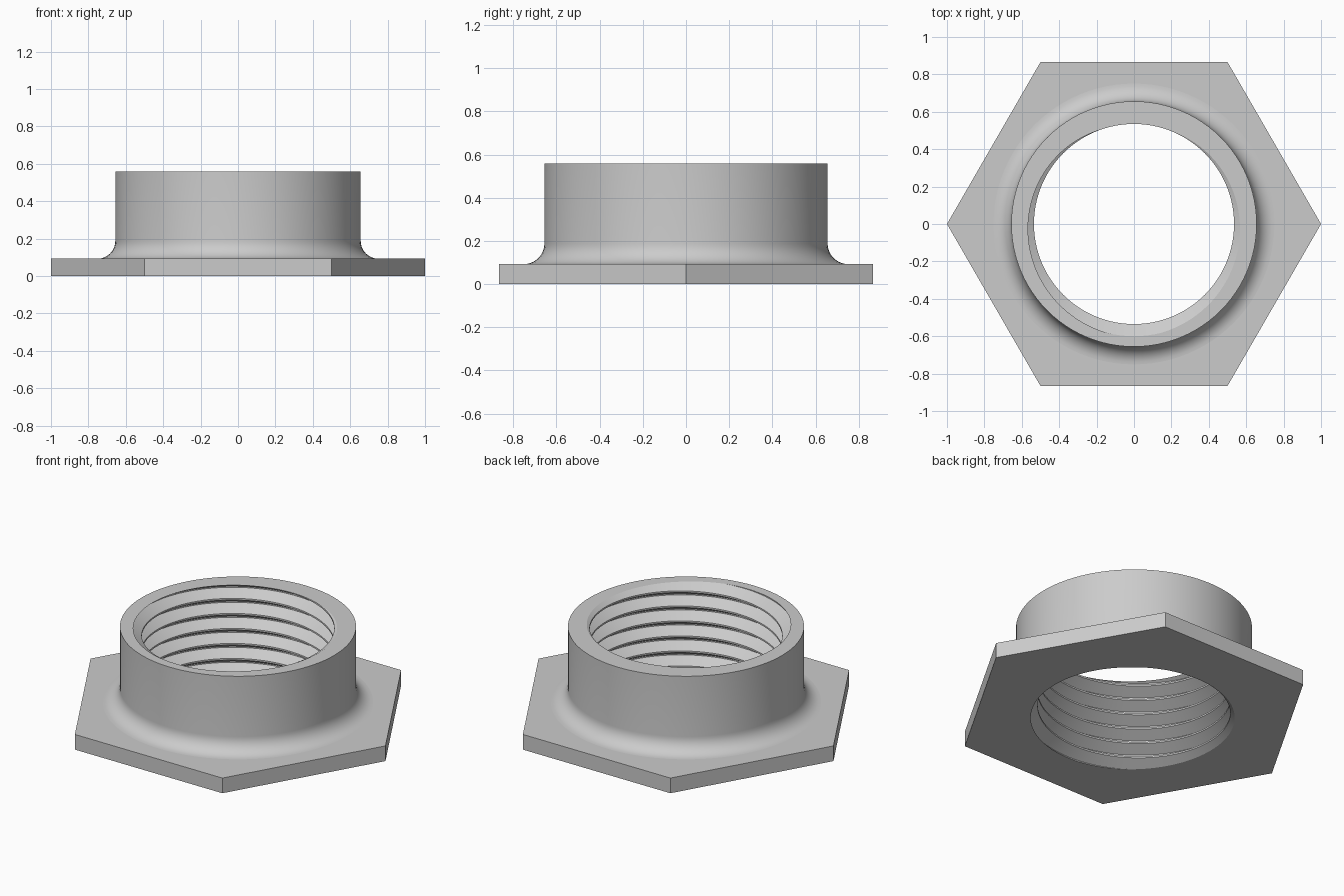
import bpy
import bmesh
from math import pi, sin, cos, tau, radians, ceil
from mathutils import Vector

cube = bpy.data.objects.get("Cube")
if cube:
    bpy.data.objects.remove(cube, do_unlink=True)

SEGMENTS = 96
HEIGHT = 0.558
FLANGE_TOP = 0.093
COLLAR_RADIUS = 0.656
FILLET = 0.095
CREST, ROOT = 0.535, 0.60
PITCH = 0.092

bm = bmesh.new()


def ring(radius, z, count):
    """Circle (or polygon) of vertices with a corner on +x."""
    return [bm.verts.new((radius * cos(tau * i / count), radius * sin(tau * i / count), z))
            for i in range(count)]


def skin(rings, closed=True):
    """Quads between consecutive rows of vertices."""
    for a, b in zip(rings, rings[1:]):
        n = len(a)
        for i in range(n if closed else n - 1):
            j = (i + 1) % n
            bm.faces.new((a[i], a[j], b[j], b[i]))


def cap(z):
    """Fill the flat area between the two open loops at height z."""
    edges = [e for e in bm.edges
             if e.is_boundary and all(abs(v.co.z - z) < 1e-5 for v in e.verts)]
    bmesh.ops.triangle_fill(bm, use_beauty=True, edges=edges, normal=Vector((0, 0, 1)))


# Internal right-hand thread: a helical strip with narrow crests and roots
flat_crest, flat_root = 0.010, 0.007
flank = (PITCH - flat_crest - flat_root) / 2
section = [(CREST, 0), (CREST, flat_crest), (ROOT, flat_crest + flank),
           (ROOT, flat_crest + flank + flat_root), (CREST, PITCH)]
turns = ceil(HEIGHT / PITCH) + 2
rows = []
for k in range(-turns * SEGMENTS, 2 * SEGMENTS + 1):
    angle = tau * k / SEGMENTS
    base = HEIGHT + PITCH * (angle - pi / 2) / tau - flat_crest / 2
    rows.append([bm.verts.new((r * cos(angle), r * sin(angle), base + dz))
                 for r, dz in section])
skin(rows, closed=False)
bmesh.ops.remove_doubles(bm, verts=bm.verts, dist=1e-5)

# Trim the thread flush with the top and bottom faces
for z, direction in ((HEIGHT, 1), (0, -1)):
    bmesh.ops.bisect_plane(bm, geom=bm.verts[:] + bm.edges[:] + bm.faces[:], dist=1e-6,
                           plane_co=(0, 0, z), plane_no=(0, 0, direction), clear_outer=True)
bmesh.ops.remove_doubles(bm, verts=bm.verts, dist=1e-5)

# Collar wall running into a rounded fillet
outline = [(COLLAR_RADIUS, HEIGHT)]
for i in range(11):
    a = pi / 2 * i / 10
    outline.append((COLLAR_RADIUS + FILLET * (1 - cos(a)),
                    FLANGE_TOP + FILLET * (1 - sin(a))))
skin([ring(r, z, SEGMENTS) for r, z in outline])

# Hexagonal flange edge
skin([ring(1, FLANGE_TOP, 6), ring(1, 0, 6)])

# Flat faces: collar rim, flange top, underside
for level in (HEIGHT, FLANGE_TOP, 0):
    cap(level)

# Smooth round surfaces, sharp edges and flat planes
bmesh.ops.recalc_face_normals(bm, faces=bm.faces)
bm.normal_update()
for f in bm.faces:
    f.smooth = abs(f.normal.z) < 0.9999
for e in bm.edges:
    e.smooth = e.calc_face_angle(0) < radians(25)

mesh = bpy.data.meshes.new("flanged_hex_nut")
bm.to_mesh(mesh)
bm.free()
nut = bpy.data.objects.new("flanged_hex_nut", mesh)
bpy.context.collection.objects.link(nut)

# Plain grey metal
grey = bpy.data.materials.new("light_grey")
grey.use_nodes = True
colour = (0.6, 0.6, 0.6, 1)
grey.diffuse_color = colour
grey.node_tree.nodes["Principled BSDF"].inputs["Base Color"].default_value = colour
mesh.materials.append(grey)
